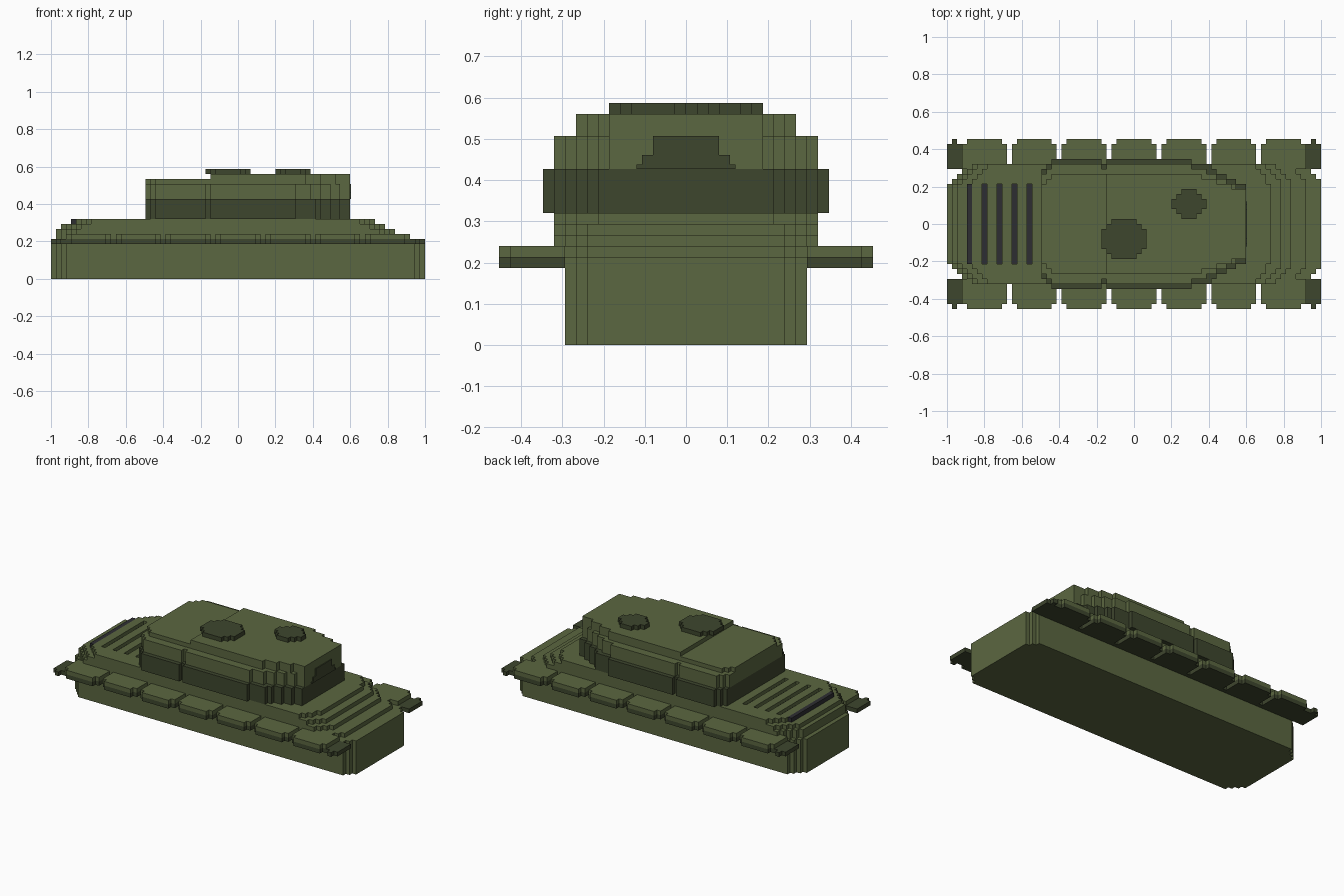
import bpy, bmesh

cube = bpy.data.objects.get("Cube")
if cube:
    bpy.data.objects.remove(cube, do_unlink=True)

U = 2 / 75      # block size
LENGTH = 75     # blocks from rear to nose


def material(name, rgb):
    m = bpy.data.materials.new(name)
    m.use_nodes = True
    m.diffuse_color = (*rgb, 1)
    m.node_tree.nodes["Principled BSDF"].inputs["Base Color"].default_value = (*rgb, 1)
    return m


olive = material("olive green", (0.105, 0.135, 0.052))
dark = material("dark green", (0.048, 0.061, 0.027))
grey = material("charcoal", (0.027, 0.027, 0.031))


def slab(name, mat, steps, end, z0, z1, yc=0, inner=None, side=1):
    """Extrude a stepped outline. steps: (start block, half width);
    with inner set, the outline runs from y = inner to the step value."""
    top, bottom = [], []
    for i, (k, h) in enumerate(steps):
        k2 = steps[i + 1][0] if i + 1 < len(steps) else end
        low = -h if inner is None else inner
        top += [(k, yc + h), (k2, yc + h)]
        bottom += [(k, yc + low), (k2, yc + low)]
    outline = []
    for p in top + bottom[::-1]:
        if not outline or p != outline[-1]:
            outline.append(p)
    bm = bmesh.new()
    verts = [bm.verts.new(((k - LENGTH / 2) * U, y * side * U, z0 * U)) for k, y in outline]
    face = bm.faces.new(verts)
    moved = bmesh.ops.extrude_face_region(bm, geom=[face])["geom"]
    bmesh.ops.translate(bm, vec=(0, 0, (z1 - z0) * U),
                        verts=[v for v in moved if isinstance(v, bmesh.types.BMVert)])
    bmesh.ops.dissolve_limit(bm, angle_limit=0.01, verts=bm.verts, edges=bm.edges)
    bmesh.ops.recalc_face_normals(bm, faces=bm.faces)
    mesh = bpy.data.meshes.new(name)
    bm.to_mesh(mesh)
    bm.free()
    mesh.materials.append(mat)
    obj = bpy.data.objects.new(name, mesh)
    bpy.context.collection.objects.link(obj)
    return obj


def tapered(start, end, narrow, wide):
    """Steps that widen one block at a time from both ends."""
    n = wide - narrow
    return ([(start + i, narrow + i) for i in range(n + 1)]
            + [(end - n + i, wide - i) for i in range(1, n + 1)])


# Hull: lower tub and the stepped layers above it
slab("lower_hull", olive, tapered(0, 75, 8, 11), 75, 0, 8)
for name, start, end, z0, z1 in (("hull_base", 1, 72, 8, 9), ("hull_middle", 1, 69, 9, 10),
                                 ("hull_upper", 2, 67, 10, 11)):
    slab(name, olive, tapered(start, end, 8, 12), end, z0, z1)

# Engine deck: side rails and centre panels with grille slots between them
deck = tapered(4, 65, 8, 12)
for side in (1, -1):
    slab("deck_rail", olive, deck[1:-1], 64, 11, 12, inner=8, side=side)
slots = range(4, 17, 3)
for k in slots:
    last = k == slots[-1]
    slab("deck_panel", olive, [(k + 1, 8)], 65 if last else k + 3, 11, 12)
    slab("grille_slot", grey, [(k, 8)], k + 1, 11, 12 if k == slots[0] else 11.2)

# Fenders: dark shelf notched between seven raised plates per side
shelf = [(0, 16), (1, 17), (2, 16)]
for k in range(3, 73, 10):
    if k > 3:
        shelf.append((k, 16))
    shelf += [(k + 1, 17), (k + 8, 16)]
    if k < 63:
        shelf.append((k + 9, 12))
shelf += [(73, 17), (74, 16)]
for side in (1, -1):
    slab("fender_shelf", dark, shelf, LENGTH, 7, 8, inner=11, side=side)
    for k in range(3, 73, 10):
        slab("fender_plate", olive, [(k, 16), (k + 1, 17), (k + 8, 16)], k + 9,
             8, 9, inner=11, side=side)

# Turret: dark skirt, body with a seam, and a two-level roof
nose = [(51, 12), (53, 11), (54, 10), (56, 9), (58, 8)]
slab("turret_skirt", dark, [(19, 11), (20, 12), (21, 13), (31, 12), (32, 13), (49, 12)]
     + nose[1:], 60, 12, 16)
slab("turret_body", olive, [(19, 10), (20, 11), (21, 12), (31, 11), (32, 12), (49, 11),
                            (52, 10), (54, 9), (56, 8), (58, 7)], 60, 16, 19)
slab("turret_rear_roof", olive, [(19, 8), (20, 9), (21, 10)], 32, 19, 20)
slab("turret_front_roof", olive, [(32, 10), (51, 9), (54, 8), (57, 7)], 60, 19, 21)

# Gun mantlet plate on the turret face
for half, z0, z1 in ((5, 16, 16.4), (4, 16.4, 17.3), (3, 17.3, 19)):
    slab("mantlet_plate", dark, [(60, half - 0.5 if half == 5 else half)], 60.2, z0, z1)

# Roof hatches
slab("commander_hatch", dark, [(31, 2), (32, 3), (33, 4), (38, 3), (39, 2)], 40, 21, 22, yc=-3)
slab("loader_hatch", dark, [(45, 1), (46, 2), (47, 3), (50, 2), (51, 1)], 52, 21, 22, yc=4)
